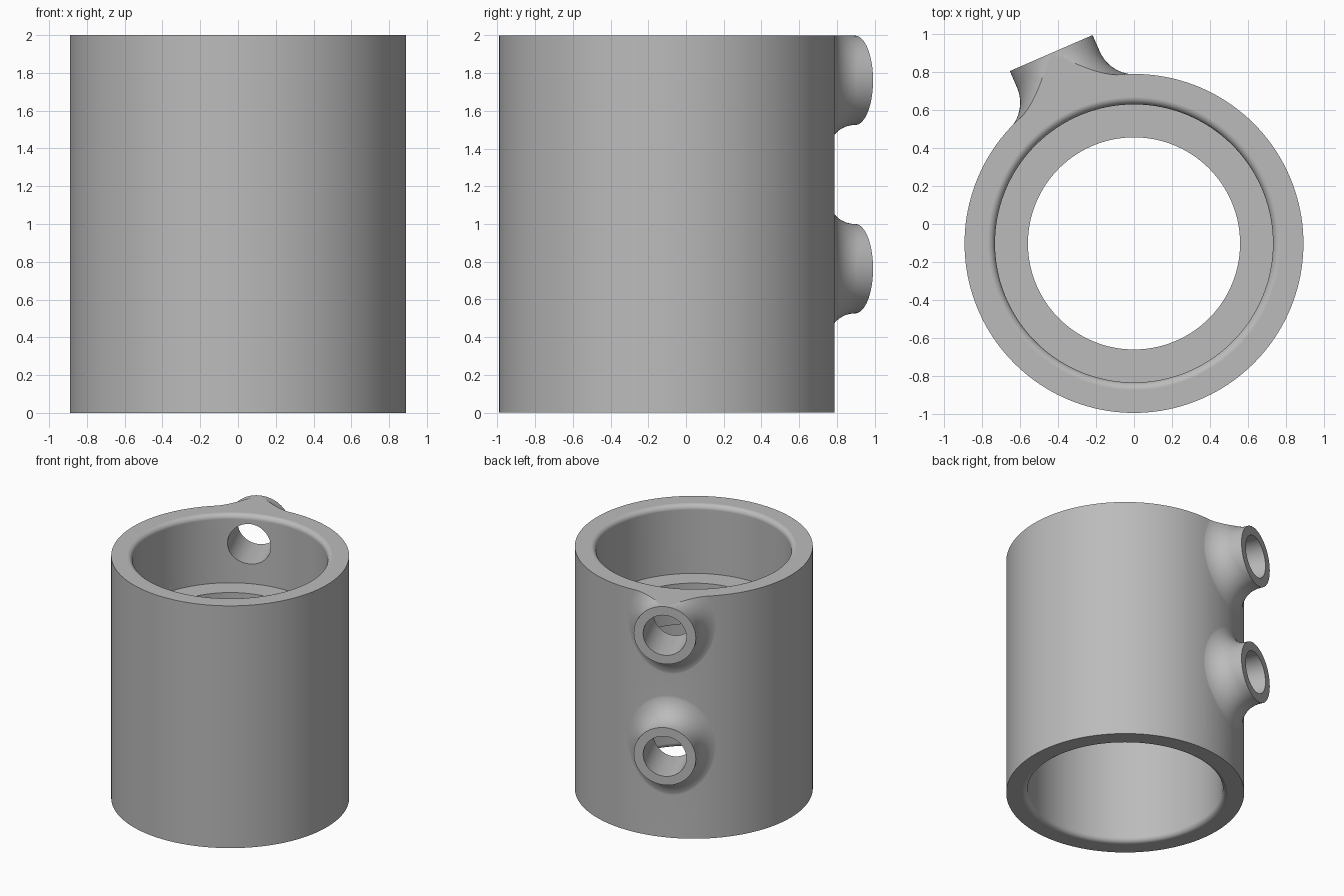
import bpy, bmesh, math
from mathutils import Vector, Matrix

if "Cube" in bpy.data.objects:
    bpy.data.objects.remove(bpy.data.objects["Cube"], do_unlink=True)

OUTER, BORE, LIP = 0.89, 0.73, 0.557     # sleeve radii
HEIGHT, ROUND = 2.0, 0.04
LIP_LOW, LIP_TOP = 1.1, 1.435
BOSS, HOLE, REACH, FILLET = 0.237, 0.165, 1.09, 0.2
BOSS_HEIGHTS = (0.763, 1.762)
TURN = Matrix.Rotation(math.radians(23.5), 4, 'Z')
CENTRE = Vector((0, -0.102, 0))

grey = bpy.data.materials.new("plain grey")
grey.use_nodes = True
colour = (0.5, 0.5, 0.5, 1)
grey.diffuse_color = colour
grey.node_tree.nodes["Principled BSDF"].inputs["Base Color"].default_value = colour


def angles(n):
    return [math.tau * i / n for i in range(n)]


def loft(name, rings):
    """Skin a list of equal rings and cap both ends."""
    bm = bmesh.new()
    loops = [[bm.verts.new(p) for p in ring] for ring in rings]
    for a, b in zip(loops, loops[1:]):
        for i in range(len(a)):
            j = (i + 1) % len(a)
            bm.faces.new((a[i], a[j], b[j], b[i]))
    bm.faces.new(loops[0])
    bm.faces.new(loops[-1])
    bmesh.ops.recalc_face_normals(bm, faces=bm.faces)
    mesh = bpy.data.meshes.new(name)
    bm.to_mesh(mesh)
    bm.free()
    mesh.materials.append(grey)
    obj = bpy.data.objects.new(name, mesh)
    bpy.context.collection.objects.link(obj)
    return obj


def lathe(name, profile, n=160):
    return loft(name, [[Vector((r * math.cos(a), r * math.sin(a), z)) for a in angles(n)]
                       for r, z in profile])


def boss(name, height, n=72, steps=14):
    """Round boss blended into the sleeve by a rolling-ball fillet."""
    core = OUTER - 0.002
    rings = [[] for _ in range(steps + 3)]
    for a in angles(n):
        c, s = math.cos(a), math.sin(a)
        t = (BOSS + FILLET) * c
        ball = Vector((t, math.sqrt((core + FILLET) ** 2 - t * t), (BOSS + FILLET) * s))
        start = Vector((-c, 0, -s))
        end = Vector((-ball.x, -ball.y, 0)).normalized()
        points = [Vector((BOSS * c, REACH, BOSS * s))]
        points += [ball + FILLET * start.slerp(end, k / steps) for k in range(steps + 1)]
        foot = points[-1]
        points.append(Vector((foot.x * 0.9, foot.y * 0.9, foot.z)))
        for ring, p in zip(rings, points):
            ring.append(TURN @ (p + Vector((0, 0, height))))
    return loft(name, rings)


def drill(name, height, n=64):
    return loft(name, [[TURN @ Vector((HOLE * math.cos(a), u, height + HOLE * math.sin(a)))
                        for a in angles(n)] for u in (0.3, 1.3)])


def combine(target, tool, operation):
    tool.hide_render = True
    mod = target.modifiers.new(operation.title(), 'BOOLEAN')
    mod.object, mod.operation, mod.solver = tool, operation, 'EXACT'
    bpy.context.view_layer.objects.active = target
    bpy.ops.object.modifier_apply(modifier=mod.name)
    bpy.data.objects.remove(tool, do_unlink=True)


# Sleeve blank, taller than needed so the upper fillet can be trimmed flat
sleeve = lathe("sleeve_with_bosses", [(OUTER, 0), (OUTER, HEIGHT + 0.4)])
for h in BOSS_HEIGHTS:
    combine(sleeve, boss("boss", h), 'UNION')
combine(sleeve, lathe("top_trim", [(1.7, HEIGHT), (1.7, HEIGHT + 0.8)], 32), 'DIFFERENCE')

# Bore with rounded mouths and an inner lip
arc = [(BORE + ROUND * (1 - math.cos(b)), ROUND * (1 - math.sin(b)))
       for b in (math.pi / 2 * k / 6 for k in range(7))]
mouth_low = arc[::-1]
mouth_top = [(r, HEIGHT - z) for r, z in arc]
wide = BORE + ROUND
profile = [(wide, -0.3)] + mouth_low + [(BORE, LIP_LOW), (LIP, LIP_LOW), (LIP, LIP_TOP),
                                        (BORE, LIP_TOP)] + mouth_top + [(wide, HEIGHT + 0.3)]
# the arc runs from the wide mouth to the straight wall
low = [(BORE + ROUND * (1 - math.sin(b)), ROUND * (1 - math.cos(b)))
       for b in (math.pi / 2 * k / 6 for k in range(7))]
top = [(r, HEIGHT - z) for r, z in reversed(low)]
profile = [(wide, -0.3)] + low + [(BORE, LIP_LOW), (LIP, LIP_LOW), (LIP, LIP_TOP),
                                  (BORE, LIP_TOP)] + top + [(wide, HEIGHT + 0.3)]
combine(sleeve, lathe("bore", profile), 'DIFFERENCE')

# Drilled holes through the bosses
for h in BOSS_HEIGHTS:
    combine(sleeve, drill("hole", h), 'DIFFERENCE')

sleeve.data.transform(Matrix.Translation(CENTRE))
bpy.ops.object.select_all(action='DESELECT')
sleeve.select_set(True)
bpy.context.view_layer.objects.active = sleeve
bpy.ops.object.shade_smooth_by_angle(angle=math.radians(30))
weighted = sleeve.modifiers.new("Weighted normals", 'WEIGHTED_NORMAL')
weighted.keep_sharp = True
